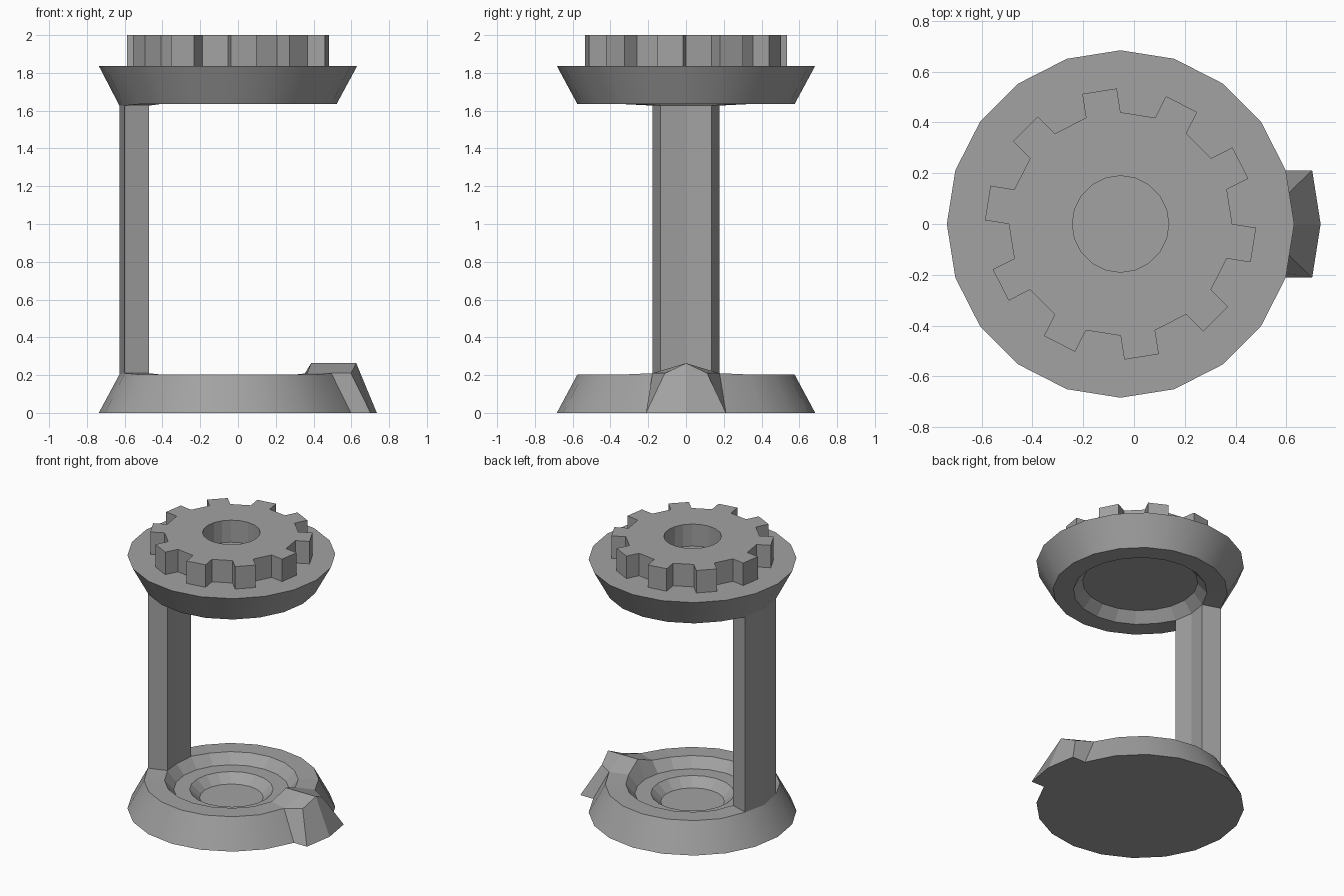
import bpy, bmesh
from math import cos, sin, radians
from mathutils import Vector

SIDES, STEP, CX = 20, 18, -0.053   # shared facet count, facet angle, axis position

if "Cube" in bpy.data.objects:
    bpy.data.objects.remove(bpy.data.objects["Cube"], do_unlink=True)

grey = bpy.data.materials.new("plain grey")
grey.use_nodes = True
colour = (0.36, 0.36, 0.36, 1)
grey.diffuse_color = colour
for node in grey.node_tree.nodes:
    if node.type == 'BSDF_PRINCIPLED':
        node.inputs["Base Color"].default_value = colour


def polar(r, i, z):
    a = radians(i * STEP)
    return Vector((CX + r * cos(a), r * sin(a), z))


def finish(bm, name):
    bmesh.ops.recalc_face_normals(bm, faces=bm.faces)
    mesh = bpy.data.meshes.new(name)
    bm.to_mesh(mesh)
    bm.free()
    mesh.materials.append(grey)
    obj = bpy.data.objects.new(name, mesh)
    bpy.context.collection.objects.link(obj)
    return obj


def lathe(profile, smooth_band=None):
    """Stack rings of (radius, z), cap both ends; returns bmesh, rings, bands."""
    bm = bmesh.new()
    rings = [[bm.verts.new(polar(r, i, z)) for i in range(SIDES)] for r, z in profile]
    bands = []
    for k, (a, b) in enumerate(zip(rings, rings[1:])):
        band = []
        for i in range(SIDES):
            j = (i + 1) % SIDES
            f = bm.faces.new((a[i], a[j], b[j], b[i]))
            f.smooth = k == smooth_band
            band.append(f)
        bands.append(band)
    bm.faces.new(rings[0])
    bm.faces.new(rings[-1])
    bmesh.ops.recalc_face_normals(bm, faces=bm.faces)
    return bm, rings, bands


# Base: flared dish with a stepped recess
bm, rings, bands = lathe([(0.684, 0), (0.575, 0.203), (0.44, 0.203), (0.38, 0.135),
                          (0.275, 0.135), (0.21, 0.075)], smooth_band=0)
for ring in rings[1:3]:
    for i in (-1, 1, 9, 11):
        ring[i].co.z = 0.21
    ring[0].co.z = 0.263
# Spout: the two wall facets on the left pulled outward and pinched at the top
wall = [bands[0][-1], bands[0][0]]
out = bmesh.ops.extrude_face_region(bm, geom=wall)["geom"]
for g in out:
    if isinstance(g, bmesh.types.BMVert):
        g.co.x += 0.104
        if g.co.z > 0.1:
            g.co.y *= 0.63
    elif isinstance(g, bmesh.types.BMFace):
        g.smooth = False
        for e in g.edges:
            for f in e.link_faces:
                if f not in bands[0]:
                    f.smooth = False
bmesh.ops.delete(bm, geom=[f for f in wall if f.is_valid], context='FACES_ONLY')
finish(bm, "base")

# Cap: inverted flared dish, hollow underneath
bm, rings, bands = lathe([(0.38, 1.705), (0.44, 1.635), (0.575, 1.635), (0.684, 1.837)],
                         smooth_band=2)
for ring in rings[1:3]:
    for i in (9, 10, 11):
        ring[i].co.z = 1.627
finish(bm, "cap")

# Column: two ring segments carried up from base to cap
bm = bmesh.new()
outline = [(0.575, i) for i in (9, 10, 11)] + [(0.44, i) for i in (11, 10, 9)]
low, high = [[bm.verts.new(polar(r, i, z)) for r, i in outline] for z in (0.2, 1.64)]
for i in range(len(outline)):
    j = (i + 1) % len(outline)
    bm.faces.new((low[i], low[j], high[j], high[i]))
bm.faces.new(low)
bm.faces.new(high)
finish(bm, "column")

# Gear: bored disc with every second wall facet pulled out as a tooth
bm, rings, bands = lathe([(0.44, 1.832), (0.44, 2), (0.19, 2), (0.19, 1.84)])
teeth = bmesh.ops.extrude_discrete_faces(bm, faces=bands[0][1::2])["faces"]
for f in teeth:
    f.normal_update()
    c = f.calc_center_median() - Vector((CX, 0, 0))
    push = Vector((c.x, c.y, 0)).normalized() * 0.095
    for v in f.verts:
        v.co += push
finish(bm, "gear")
